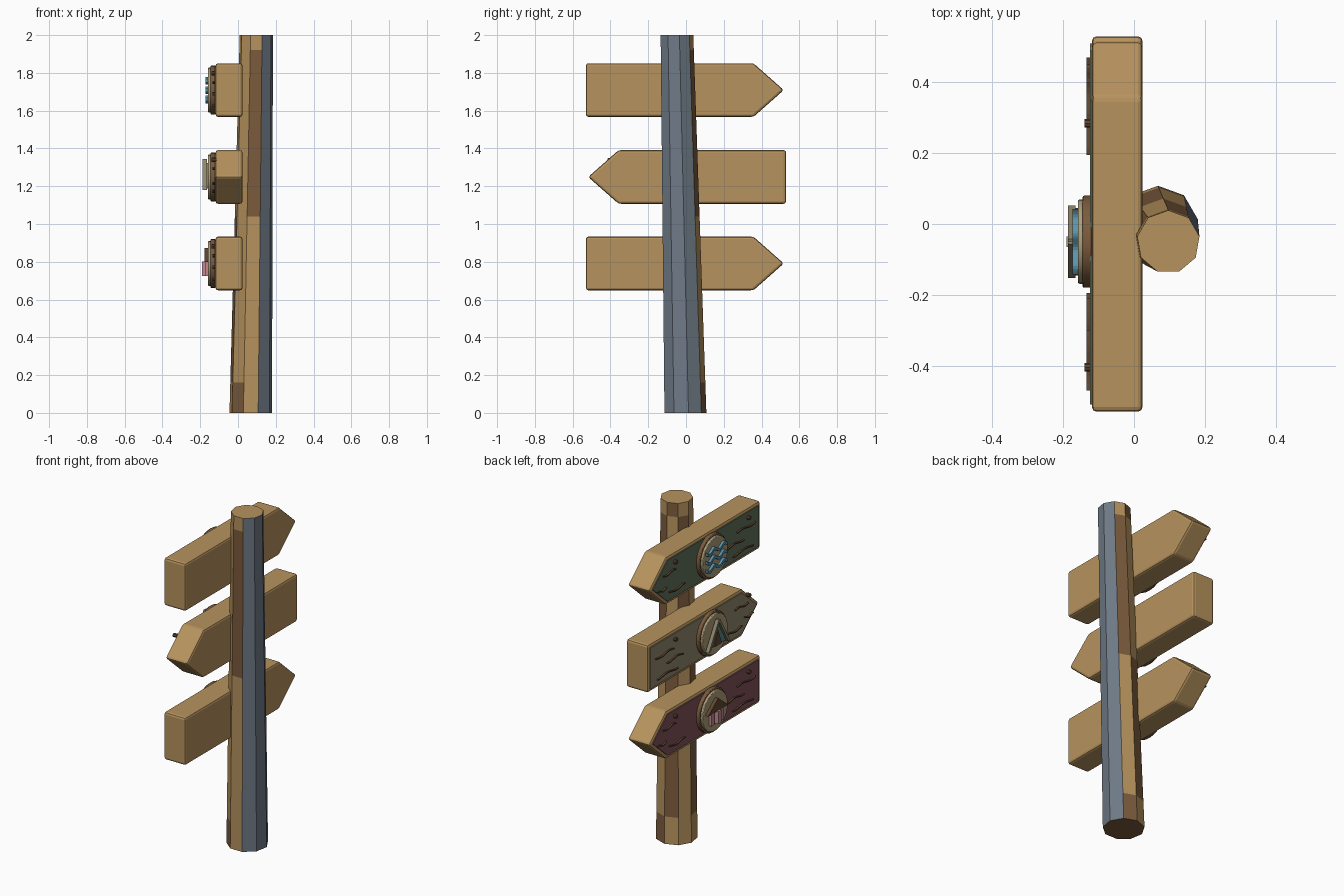
import bpy, bmesh, math
from mathutils import Vector

if "Cube" in bpy.data.objects:
    bpy.data.objects.remove(bpy.data.objects["Cube"])


def mat(name, r, g, b):
    m = bpy.data.materials.new(name)
    m.diffuse_color = (r, g, b, 1)
    m.use_nodes = True
    m.node_tree.nodes["Principled BSDF"].inputs["Base Color"].default_value = m.diffuse_color
    return m


WOOD = mat("wood", .47, .29, .11)
DARK = mat("dark_wood", .20, .105, .045)
SLATE = mat("slate_paint", .16, .195, .24)
GREEN = mat("green_paint", .12, .16, .10)
BEIGE = mat("beige_paint", .28, .24, .15)
PINK = mat("plum_paint", .22, .085, .105)
CREAM = mat("cream", .42, .35, .20)
BLUE = mat("blue", .10, .30, .42)
TEAL = mat("teal", .09, .24, .22)
ROSE = mat("rose", .55, .25, .28)
BROWN = mat("brown", .12, .06, .03)


def finish(name, bm, mats, bevel=0, segs=1):
    bmesh.ops.recalc_face_normals(bm, faces=bm.faces)
    me = bpy.data.meshes.new(name)
    bm.to_mesh(me)
    bm.free()
    for m in mats:
        me.materials.append(m)
    ob = bpy.data.objects.new(name, me)
    bpy.context.collection.objects.link(ob)
    if bevel:
        b = ob.modifiers.new("bevel", "BEVEL")
        b.width, b.segments, b.limit_method = bevel, segs, "ANGLE"
    return ob


def prism(name, pts, x0, x1, m, bevel=0, segs=1):
    """Extrude a (y, z) outline along x."""
    bm = bmesh.new()
    a = [bm.verts.new((x0, y, z)) for y, z in pts]
    b = [bm.verts.new((x1, y, z)) for y, z in pts]
    n = len(pts)
    bm.faces.new(a)
    bm.faces.new(b[::-1])
    for i in range(n):
        j = (i + 1) % n
        bm.faces.new((a[i], b[i], b[j], a[j]))
    return finish(name, bm, [m], bevel, segs)


def ribbon(name, path, w, x0, x1, m):
    """Strip of half width w following a (y, z) path."""
    up = [(y, z + w) for y, z in path]
    low = [(y, z - w) for y, z in reversed(path)]
    return prism(name, up + low, x0, x1, m)


def disc(name, y, z, r, x0, x1, m, n=28, bevel=0):
    pts = [(y + r * math.cos(2 * math.pi * i / n), z + r * math.sin(2 * math.pi * i / n)) for i in range(n)]
    ob = prism(name, pts, x0, x1, m, bevel, 2)
    bpy.context.view_layer.objects.active = ob
    ob.select_set(True)
    bpy.ops.object.shade_smooth_by_angle(angle=math.radians(35))
    ob.select_set(False)
    return ob


# leaning nine-sided post with painted bands
bm = bmesh.new()
N = 9
rings = []
for z in (0, .16, 1.04, 1.92, 2):
    t = z / 2
    c = Vector((.0675, -.0065, z)).lerp(Vector((.097, -.0505, z)), t)
    r = .1144 + (.0892 - .1144) * t
    rings.append([bm.verts.new(c + Vector((r * math.cos(a), r * math.sin(a), 0)))
                  for a in (math.radians(10 + 40 * i) for i in range(N))])
dark_cells = {(0, 5), (1, 4), (2, 6), (2, 3), (3, 2), (1, 2), (2, 1), (0, 1)}
for k in range(4):
    for i in range(N):
        j = (i + 1) % N
        f = bm.faces.new((rings[k][i], rings[k][j], rings[k + 1][j], rings[k + 1][i]))
        f.material_index = 2 if i in (0, 7, 8) else int((k, i) in dark_cells)
bm.faces.new(rings[-1])
bm.faces.new(rings[0][::-1]).material_index = 1
finish("post", bm, [WOOD, DARK, SLATE])


def arrow(z, s, inset=0):
    """Arrow board outline pointing to s * y."""
    h, e = .142 - inset, inset
    return [(s * y, z + dz) for y, dz in
            ((-.53 + e, -h), (.357 - e * .35, -h), (.518 - e * 1.4, 0), (.357 - e * .35, h), (-.53 + e, h))]


CY = -.05
signs = (("top", 1.709, 1, GREEN), ("middle", 1.249, -1, BEIGE), ("bottom", .791, 1, PINK))
strokes = ((.045, .28, .40), (-.075, .195, .34), (-.035, .37, .45),
           (.04, -.47, -.30), (-.02, -.36, -.21), (-.085, -.45, -.26))
for label, z, s, paint in signs:
    # board and painted face
    prism(label + "_board", arrow(z, s), -.119, .024, WOOD, .013, 2)
    prism(label + "_painted_face", arrow(z, s, .02), -.124, -.11, paint)
    # wood grain strokes
    for k, (dz, y0, y1) in enumerate(strokes):
        path = [(s * (y0 + (y1 - y0) * i / 8), z + dz + .006 * math.sin(i * .8 + k)) for i in range(9)]
        ribbon(f"{label}_grain_{k}", path, .003, -.134, -.12, BROWN)
    # nails
    for k, y in enumerate((.284, -.405)):
        disc(f"{label}_nail_{k}", y, z + .09, .012, -.14, -.115, BROWN, 8)
    # medallion
    disc(label + "_medallion_rim", CY, z, .13, -.145, -.12, DARK, bevel=.004)
    disc(label + "_medallion_face", CY, z, .119, -.158, -.14, CREAM, bevel=.004)

# water emblem: three waves
z = signs[0][1]
for k, dz in enumerate((-.05, 0, .05)):
    path = [(CY - .092 + .184 * i / 24, z + dz + .011 * math.sin(i / 24 * 4 * math.pi)) for i in range(25)]
    ribbon(f"wave_{k}", path, .009, -.173, -.15, BLUE)

# tent emblem: canvas, opening and two poles
z = signs[1][1]
prism("tent_canvas", [(CY - .085, z - .06), (CY + .085, z - .06), (CY, z + .075)], -.172, -.15, TEAL)
prism("tent_opening", [(CY - .035, z - .06), (CY + .035, z - .06), (CY, z + .03)], -.177, -.16, BROWN)
for k, s in enumerate((-1, 1)):
    prism(f"tent_pole_{k}", [(CY + s * .102, z - .068), (CY + s * .084, z - .068),
                             (CY - s * .007, z + .09), (CY + s * .007, z + .095)], -.187, -.165, BEIGE)

# house emblem: roof and three pillars
z = signs[2][1]
prism("house_roof", [(CY - .095, z + .008), (CY + .095, z + .008), (CY, z + .082)], -.178, -.15, BROWN)
for k, dy in enumerate((-.045, 0, .045)):
    prism(f"house_pillar_{k}", [(CY + dy + a * .015, z + b) for a, b in
                                ((-1, -.065), (1, -.065), (1, .01), (-1, .01))],
          -.19 if k == 1 else -.175, -.15, ROSE)
